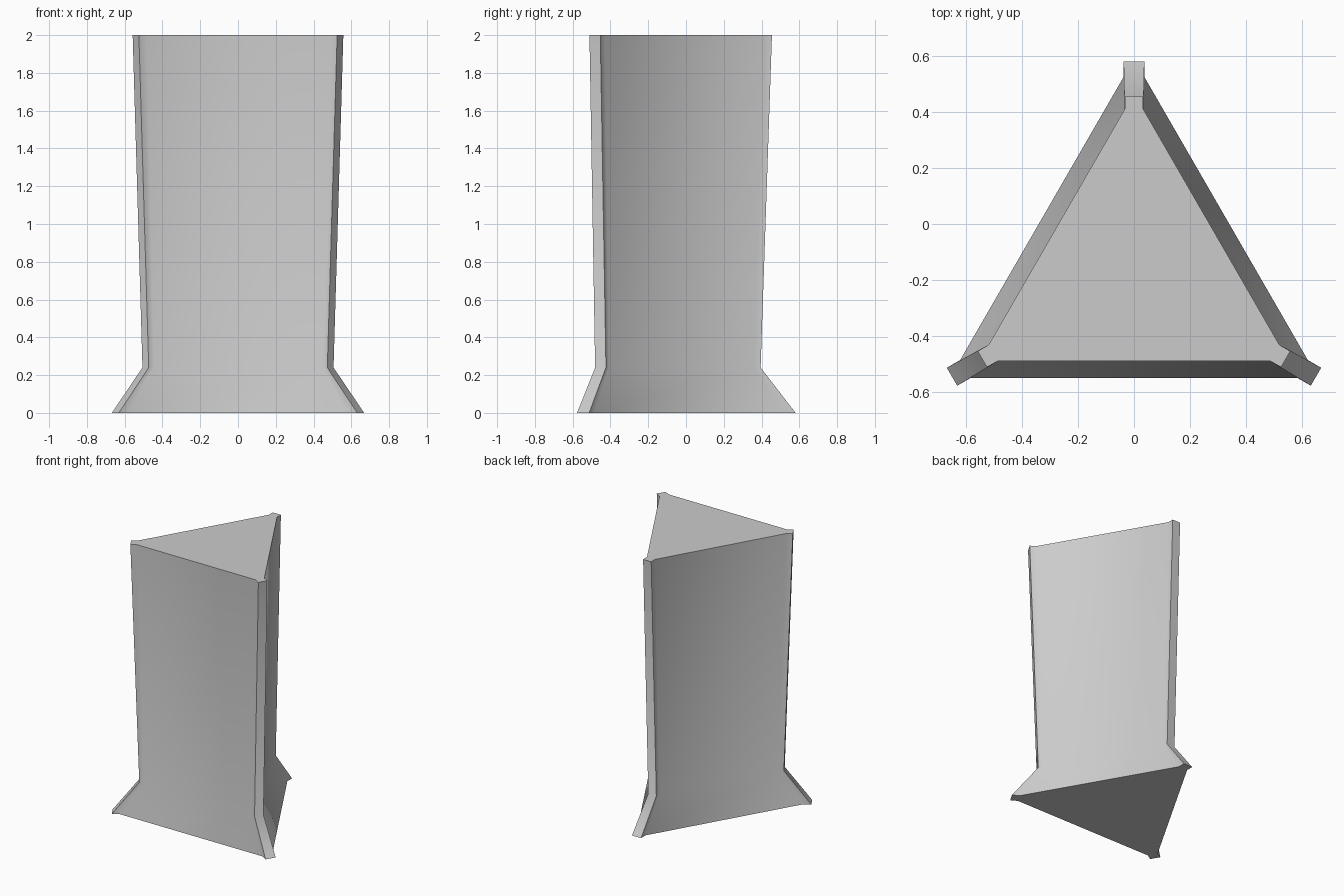
import bpy, bmesh
from math import radians, cos, sin

cube = bpy.data.objects.get("Cube")
if cube:
    bpy.data.objects.remove(cube, do_unlink=True)

# One plain grey for the whole column
grey = bpy.data.materials.new("light_grey")
grey.use_nodes = True
colour = (0.6, 0.6, 0.6, 1)
grey.diffuse_color = colour
grey.node_tree.nodes["Principled BSDF"].inputs["Base Color"].default_value = colour

CENTRE_Y = -0.17
# height, rib tip radius, rib root radius, rib half width
LEVELS = [(0, 0.75, 0.695, 0.037),
          (0.24, 0.565, 0.532, 0.033),
          (2, 0.625, 0.58, 0.033)]


def ring(bm, z, tip, root, half):
    """Triangular section with a square rib on each corner."""
    verts = []
    for k in range(3):
        a = radians(90 + 120 * k)
        for r, t in ((root, -half), (tip, -half), (tip, half), (root, half)):
            verts.append(bm.verts.new((r * cos(a) - t * sin(a),
                                       CENTRE_Y + r * sin(a) + t * cos(a), z)))
    return verts


# Column with flared foot, lofted through the sections
bm = bmesh.new()
rings = [ring(bm, *level) for level in LEVELS]
for low, high in zip(rings, rings[1:]):
    for i in range(len(low)):
        j = (i + 1) % len(low)
        bm.faces.new((low[i], low[j], high[j], high[i]))
bm.faces.new(rings[0][::-1])
bm.faces.new(rings[-1])
bmesh.ops.recalc_face_normals(bm, faces=bm.faces)

mesh = bpy.data.meshes.new("triangular_column")
bm.to_mesh(mesh)
bm.free()
mesh.materials.append(grey)
column = bpy.data.objects.new("triangular_column", mesh)
bpy.context.collection.objects.link(column)

# Smooth across the foot bend, crisp at ribs and caps
bpy.ops.object.select_all(action="DESELECT")
column.select_set(True)
bpy.context.view_layer.objects.active = column
bpy.ops.object.shade_smooth_by_angle(angle=radians(45))
